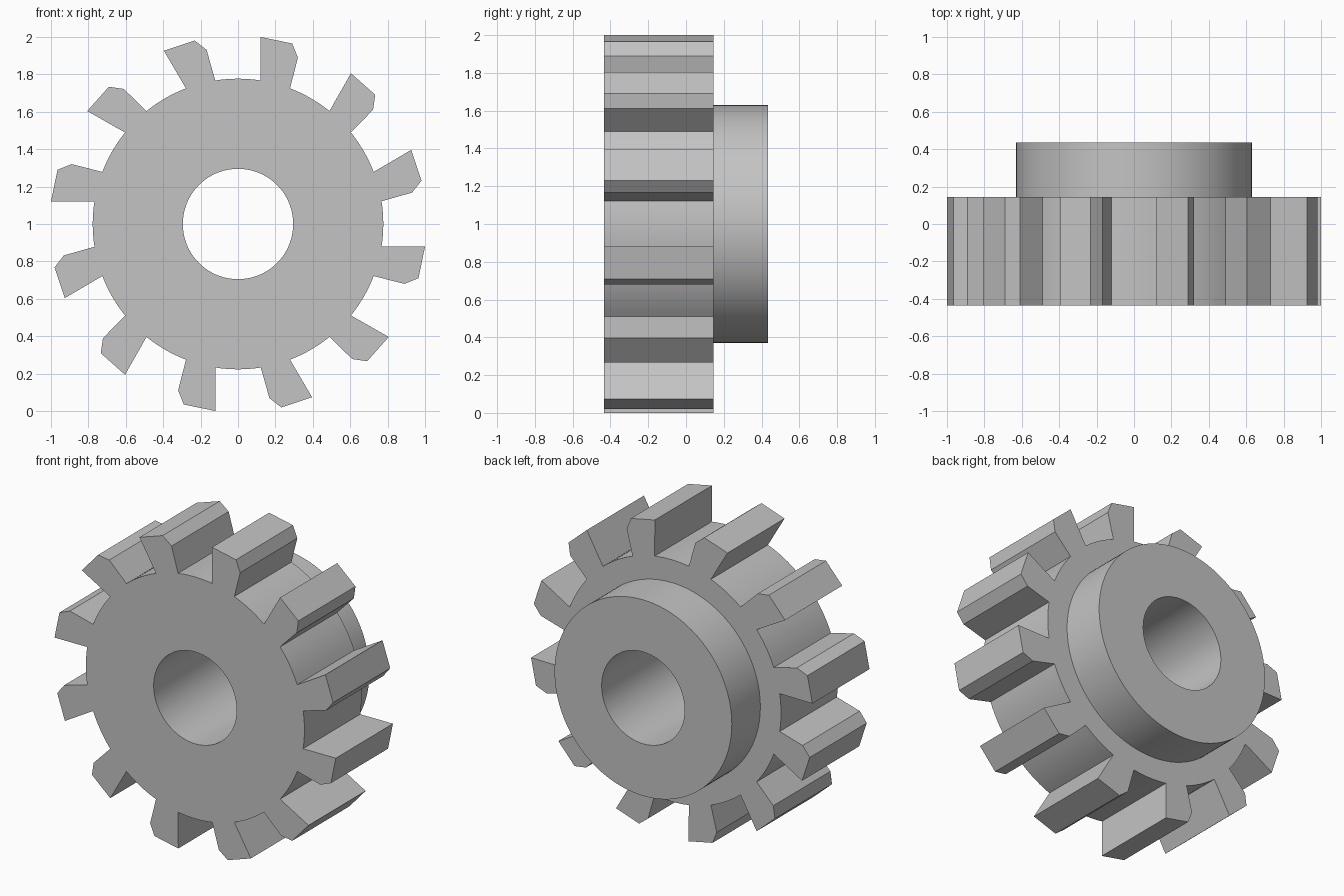
import bpy, bmesh
from math import cos, sin, radians

cube = bpy.data.objects.get("Cube")
if cube:
    bpy.data.objects.remove(cube, do_unlink=True)

TEETH = 12
STEP = 3                       # degrees per column
COLUMNS = 360 // STEP
PITCH = COLUMNS // TEETH       # columns per tooth pitch
TOOTH_COLUMNS = 4              # columns covered by a tooth root
FIRST = -21 // STEP            # column where the first tooth starts
CENTRE = 1.0
FRONT, BACK, HUB_BACK = -0.435, 0.145, 0.435
BORE, ROOT, HUB = 0.295, 0.777, 0.63

bm = bmesh.new()


def column_vert(radius, y, i):
    a = radians(i * STEP)
    return bm.verts.new((radius * cos(a), y, CENTRE + radius * sin(a)))


# Turned body: bore, front face, root wall, back face, hub wall, hub face
profile = [(BORE, FRONT), (ROOT, FRONT), (ROOT, BACK),
           (HUB, BACK), (HUB, HUB_BACK), (BORE, HUB_BACK)]
rings = [[column_vert(r, y, i) for i in range(COLUMNS)] for r, y in profile]
for k, ring in enumerate(rings):
    nxt = rings[(k + 1) % len(rings)]
    for i in range(COLUMNS):
        # Leave the root wall open where a tooth joins it
        if k == 1 and (i - FIRST) % PITCH < TOOTH_COLUMNS:
            continue
        j = (i + 1) % COLUMNS
        bm.faces.new((ring[i], ring[j], nxt[j], nxt[i]))

# Slanted teeth with a chamfered corner, from trailing to leading side
tip = [(0.89, -0.32), (0.965, -0.29), (1.0, -0.12)]
for t in range(TEETH):
    a = radians(t * 360 / TEETH)
    start = FIRST + t * PITCH
    outlines = []
    for ring, y in ((rings[1], FRONT), (rings[2], BACK)):
        root = [ring[(start + i) % COLUMNS] for i in range(TOOTH_COLUMNS + 1)]
        outer = [bm.verts.new((x * cos(a) - z * sin(a), y,
                               CENTRE + x * sin(a) + z * cos(a)))
                 for x, z in tip]
        bm.faces.new(root + outer[::-1])
        outlines.append([root[0]] + outer + [root[-1]])
    front, back = outlines
    for i in range(len(front) - 1):
        bm.faces.new((front[i], front[i + 1], back[i + 1], back[i]))

bmesh.ops.recalc_face_normals(bm, faces=bm.faces)
mesh = bpy.data.meshes.new("gear_wheel")
bm.to_mesh(mesh)
bm.free()
gear = bpy.data.objects.new("gear_wheel", mesh)
bpy.context.collection.objects.link(gear)

# Plain grey metal
grey = bpy.data.materials.new("plain_grey")
grey.use_nodes = True
colour = (0.55, 0.55, 0.55, 1)
grey.diffuse_color = colour
grey.node_tree.nodes["Principled BSDF"].inputs["Base Color"].default_value = colour
mesh.materials.append(grey)

# Smooth round walls, crisp edges
bpy.ops.object.select_all(action='DESELECT')
gear.select_set(True)
bpy.context.view_layer.objects.active = gear
bpy.ops.object.shade_smooth_by_angle(angle=radians(25))
